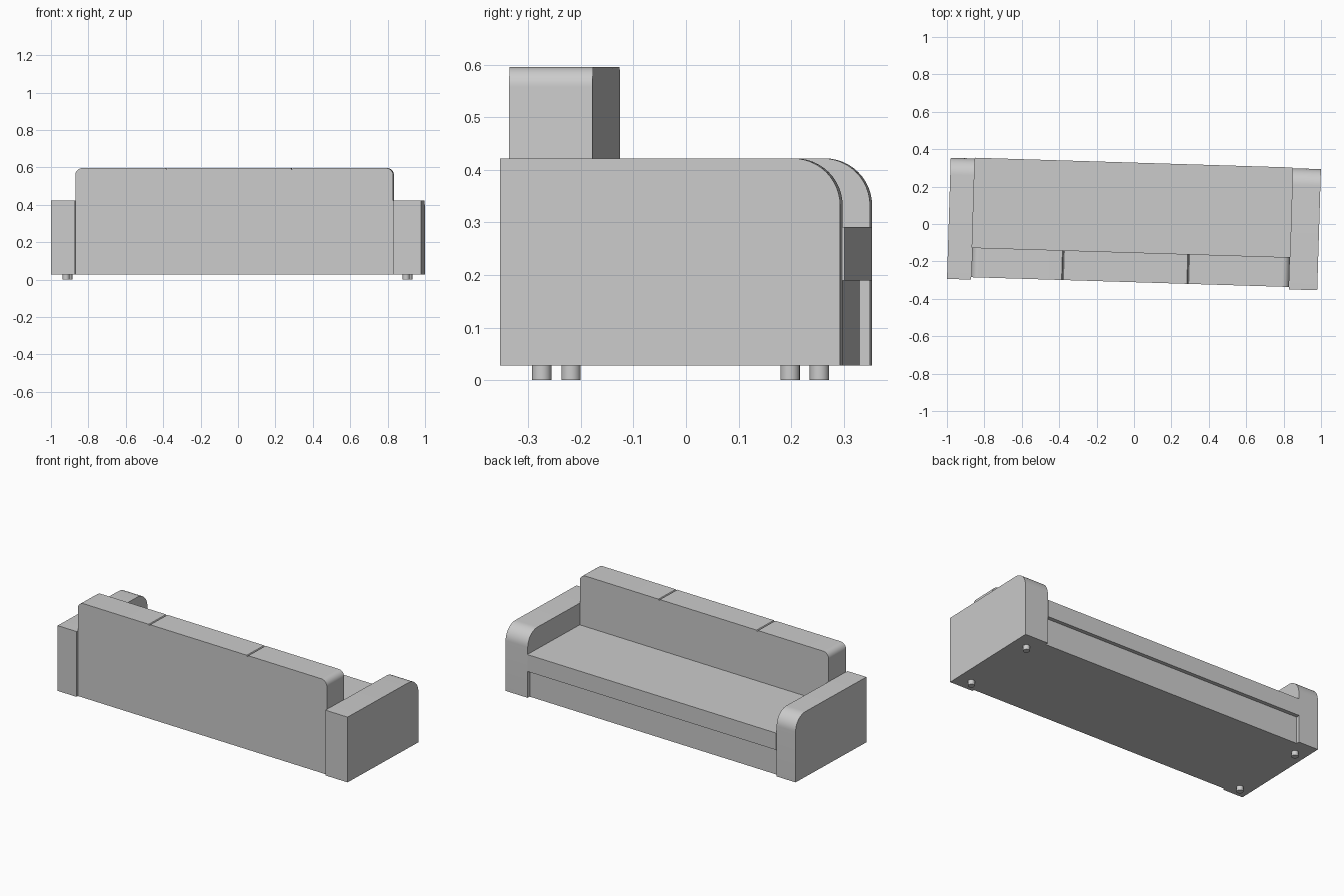
import bpy, bmesh, math
from mathutils import Matrix, Vector

cube = bpy.data.objects.get("Cube")
if cube:
    bpy.data.objects.remove(cube, do_unlink=True)

TURN = Matrix.Rotation(-0.0307, 4, 'Z')   # the sofa stands slightly askew
FLOOR = 0.028                             # underside of the body

fabric = bpy.data.materials.new("grey_fabric")
fabric.use_nodes = True
GREY = (0.6, 0.6, 0.6, 1)
fabric.diffuse_color = GREY
fabric.node_tree.nodes["Principled BSDF"].inputs["Base Color"].default_value = GREY


def finish(name, bm):
    bmesh.ops.recalc_face_normals(bm, faces=bm.faces)
    bm.transform(TURN)
    mesh = bpy.data.meshes.new(name)
    bm.to_mesh(mesh)
    bm.free()
    mesh.materials.append(fabric)
    ob = bpy.data.objects.new(name, mesh)
    bpy.context.collection.objects.link(ob)
    bpy.ops.object.select_all(action='DESELECT')
    bpy.context.view_layer.objects.active = ob
    ob.select_set(True)
    bpy.ops.object.shade_smooth_by_angle(angle=math.radians(30))
    return ob


def extrude(name, points, offset):
    """Extrude a closed outline along an offset vector."""
    bm = bmesh.new()
    face = bm.faces.new([bm.verts.new(p) for p in points])
    out = bmesh.ops.extrude_face_region(bm, geom=[face])
    moved = [g for g in out["geom"] if isinstance(g, bmesh.types.BMVert)]
    bmesh.ops.translate(bm, verts=moved, vec=Vector(offset))
    return finish(name, bm)


def box(name, x0, x1, y0, y1, z0, z1):
    outline = [(x0, y0, z0), (x1, y0, z0), (x1, y1, z0), (x0, y1, z0)]
    return extrude(name, outline, (0, 0, z1 - z0))


def arc(cx, cz, r, start, end, steps=12):
    """Points on a circular arc, angles in degrees."""
    angles = [math.radians(start + (end - start) * i / steps) for i in range(steps + 1)]
    return [(cx + r * math.cos(a), cz + r * math.sin(a)) for a in angles]


LEFT, RIGHT = 0.839, -0.861               # inner faces of the arms

# Arms: side profile with a rounded upper front corner
arm_side = [(-0.324, FLOOR), (0.324, FLOOR)] + arc(0.234, 0.332, 0.09, 0, 90) + [(-0.324, 0.422)]
for name, x0, x1 in (("left_arm", LEFT, 0.99), ("right_arm", -0.99, RIGHT)):
    extrude(name, [(x0, y, z) for y, z in arm_side], (x1 - x0, 0, 0))

# Backrest: rounded top corners and two shallow seams along the top
TOP, R = 0.596, 0.038
back = [(RIGHT, FLOOR), (LEFT, FLOOR)] + arc(LEFT - R, TOP - R, R, 0, 90)
for seam in (0.297, -0.373):
    back += [(seam + 0.005, TOP), (seam, TOP - 0.008), (seam - 0.005, TOP)]
back += arc(RIGHT + R, TOP - R, R, 90, 180)
extrude("backrest", [(x, -0.311, z) for x, z in back], (0, 0.159, 0))

# Base and overhanging seat cushion
box("base", RIGHT, LEFT, -0.152, 0.305, FLOOR, 0.189)
box("seat_cushion", RIGHT, LEFT, -0.152, 0.328, 0.189, 0.291)

# Short round feet
for side, x in (("left", 0.907), ("right", -0.912)):
    for end, y in (("front", 0.226), ("back", -0.247)):
        bm = bmesh.new()
        bmesh.ops.create_cone(bm, cap_ends=True, segments=24, radius1=0.0185, radius2=0.0185,
                              depth=FLOOR, matrix=Matrix.Translation((x, y, FLOOR / 2)))
        finish(f"{side}_{end}_foot", bm)
